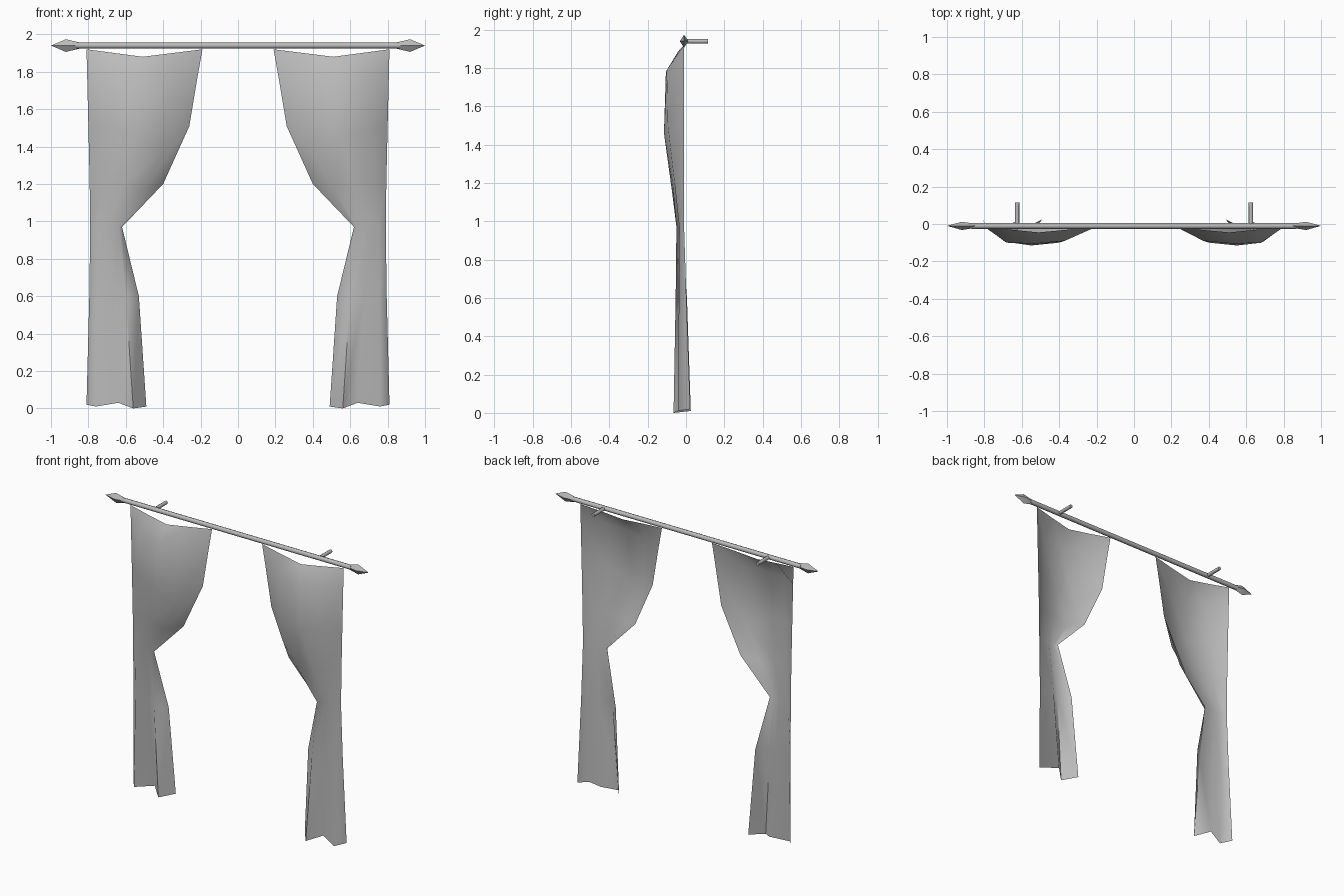
import bpy, bmesh, math
from mathutils import Matrix, Vector

cube = bpy.data.objects.get("Cube")
if cube:
    bpy.data.objects.remove(cube, do_unlink=True)

grey = bpy.data.materials.new("soft grey")
grey.use_nodes = True
COLOUR = (0.5, 0.5, 0.5, 1)
grey.diffuse_color = COLOUR
grey.node_tree.nodes["Principled BSDF"].inputs["Base Color"].default_value = COLOUR

ROD_Y, ROD_Z = -0.01, 1.94


def add_object(name, bm, angle):
    mesh = bpy.data.meshes.new(name)
    bm.to_mesh(mesh)
    bm.free()
    mesh.materials.append(grey)
    obj = bpy.data.objects.new(name, mesh)
    bpy.context.collection.objects.link(obj)
    bpy.ops.object.select_all(action='DESELECT')
    obj.select_set(True)
    bpy.context.view_layer.objects.active = obj
    bpy.ops.object.shade_smooth_by_angle(angle=math.radians(angle))
    return obj


def tube(name, start, end, r1, r2, sides, angle=50):
    a, b = Vector(start), Vector(end)
    turn = (b - a).to_track_quat('Z', 'Y').to_matrix().to_4x4()
    bm = bmesh.new()
    bmesh.ops.create_cone(bm, cap_ends=True, segments=sides, radius1=r1, radius2=r2,
                          depth=(b - a).length,
                          matrix=Matrix.Translation((a + b) / 2) @ turn)
    return add_object(name, bm, angle)


def finial(name, side):
    # four-sided pointed end: (distance along rod, half height)
    rings = []
    bm = bmesh.new()
    for x, r in ((0.83, 0.012), (0.92, 0.034)):
        rings.append([bm.verts.new((side * x, ROD_Y + dy * r * 0.65, ROD_Z + dz * r))
                      for dy, dz in ((1, 0), (0, 1), (-1, 0), (0, -1))])
    tip = bm.verts.new((side, ROD_Y, ROD_Z))
    for i in range(4):
        j = (i + 1) % 4
        bm.faces.new((rings[0][i], rings[0][j], rings[1][j], rings[1][i]))
        bm.faces.new((rings[1][i], rings[1][j], tip))
    bm.faces.new(rings[0])
    bmesh.ops.recalc_face_normals(bm, faces=bm.faces)
    return add_object(name, bm, 30)


# Curtain rows, top to hem: x, y and z across the cloth from outer to inner edge
ROWS = (
    ((.81, .66, .51, .35, .19), (-.01, -.03, -.045, -.03, -.01), (1.92, 1.9, 1.88, 1.9, 1.92)),
    ((.807, .68, .53, .37, .215), (-.01, -.1, -.105, -.09, -.01), (1.8, 1.79, 1.78, 1.78, 1.78)),
    ((.80, .69, .55, .40, .26), (-.01, -.095, -.115, -.1, -.01), (1.51, 1.5, 1.46, 1.37, 1.51)),
    ((.793, .72, .62, .51, .40), (-.01, -.06, -.07, -.075, -.02), (1.2, 1.2, 1.2, 1.17, 1.2)),
    ((.79, .75, .69, .635, .62), (-.01, -.035, -.03, -.05, -.025), (.97, .97, .97, .97, .97)),
    ((.795, .755, .67, .6, .53), (.002, -.037, -.01, -.054, .005), (.6, .6, .6, .6, .6)),
    ((.81, .76, .64, .56, .49), (.022, -.043, .01, -.065, .025), (.02, .01, .03, 0, .01)),
)


def curtain(name, side):
    bm = bmesh.new()
    grid = [[bm.verts.new((side * x, y, z)) for x, y, z in zip(*row)] for row in ROWS]
    for top, low in zip(grid, grid[1:]):
        for i in range(len(top) - 1):
            face = [top[i], top[i + 1], low[i + 1], low[i]]
            bm.faces.new(face if side > 0 else face[::-1])
    return add_object(name, bm, 80)


# Rod
tube("curtain_rod", (-0.87, ROD_Y, ROD_Z), (0.87, ROD_Y, ROD_Z), 0.016, 0.016, 8)

# Paired parts
for label, side in (("left", 1), ("right", -1)):
    finial(label + "_finial", side)
    tube(label + "_wall_bracket", (side * 0.625, ROD_Y, ROD_Z),
         (side * 0.625, 0.115, ROD_Z), 0.012, 0.012, 8)
    curtain(label + "_curtain", side)
